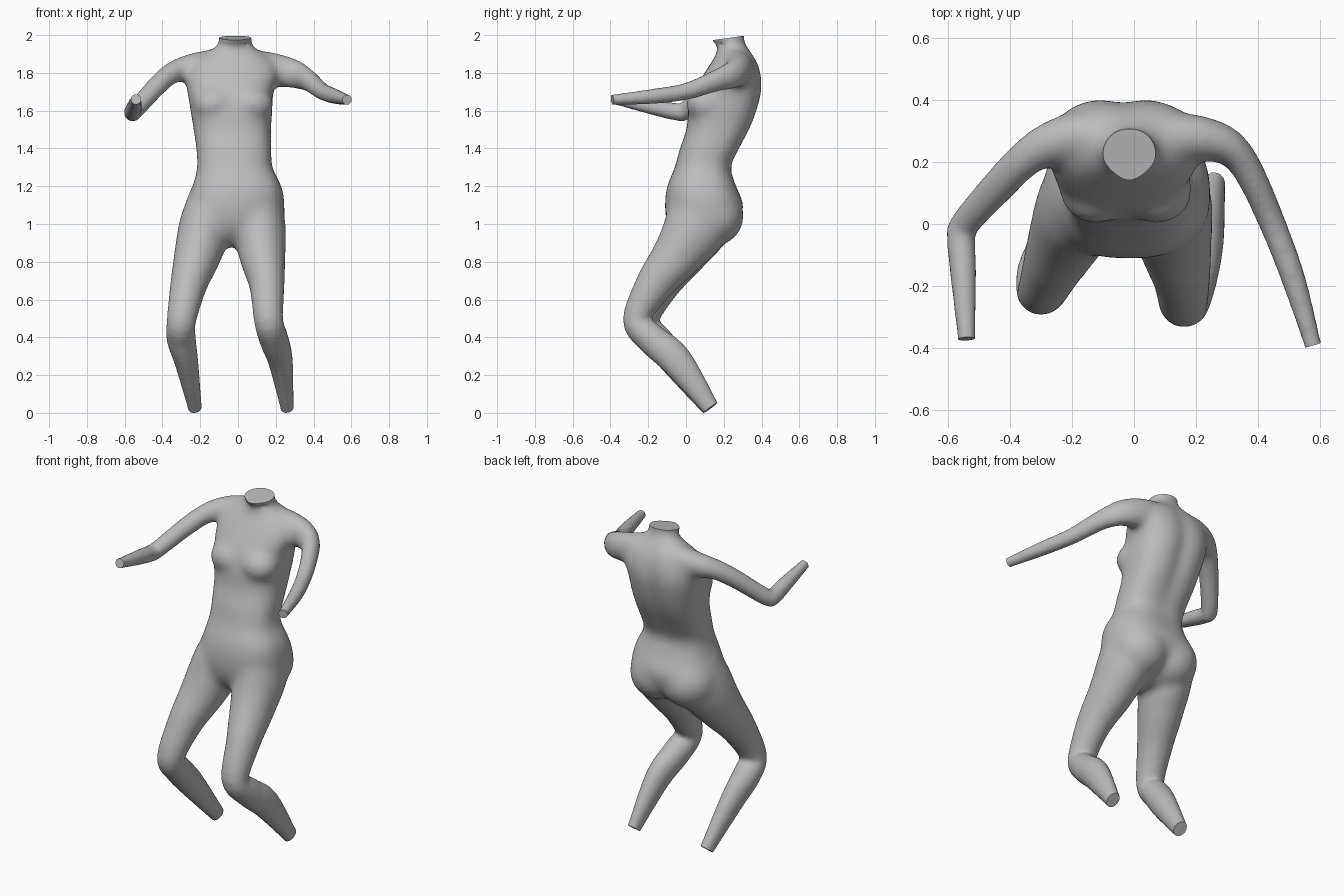
import bpy, bmesh, math
from mathutils import Vector

if "Cube" in bpy.data.objects:
    bpy.data.objects.remove(bpy.data.objects["Cube"], do_unlink=True)

SIDES = 32
grey = bpy.data.materials.new("plain_grey")
grey.use_nodes = True
grey.diffuse_color = (0.5, 0.5, 0.5, 1)
grey.node_tree.nodes["Principled BSDF"].inputs["Base Color"].default_value = (0.5, 0.5, 0.5, 1)

bm = bmesh.new()


def resample(keys, steps=5):
    """Catmull-Rom curve through rows of numbers."""
    rows = [Vector(k) for k in keys]
    rows = [rows[0] * 2 - rows[1]] + rows + [rows[-1] * 2 - rows[-2]]
    out = []
    for a, b, c, d in zip(rows, rows[1:], rows[2:], rows[3:]):
        for i in range(steps):
            t = i / steps
            out.append(b + (c - a) * t / 2 + (a - b * 2.5 + c * 2 - d / 2) * t * t
                       + (b * 1.5 - a / 2 - c * 1.5 + d / 2) * t ** 3)
    return out + [rows[-2]]


def skin(rings):
    """Close a stack of point rings into a tube."""
    loops = [[bm.verts.new(p) for p in ring] for ring in rings]
    for lo, hi in zip(loops, loops[1:]):
        for i in range(SIDES):
            j = (i + 1) % SIDES
            bm.faces.new((lo[i], lo[j], hi[j], hi[i]))
    bm.faces.new(loops[0][::-1])
    bm.faces.new(loops[-1])


def limb(keys, axis):
    """Tube along x, y, z with radii along and across the axis; returns its end and direction."""
    end = Vector(keys[-1][:3])
    out = (end - Vector(keys[-2][:3])).normalized()
    keys = keys + [(*(end + out * 0.05), *keys[-1][3:])]
    rows = resample(keys)
    pts = [Vector(r[:3]) for r in rows]
    rings = []
    for n, (p, r) in enumerate(zip(pts, rows)):
        t = (pts[min(n + 1, len(pts) - 1)] - pts[max(n - 1, 0)]).normalized()
        side = Vector(axis)
        side = (side - t * side.dot(t)).normalized()
        deep = t.cross(side)
        rings.append([p + side * math.cos(a) * r[3] + deep * math.sin(a) * r[4]
                      for a in (math.tau * i / SIDES for i in range(SIDES))])
    skin(rings)
    return end, out


def torso(keys):
    """Level rings: height, centre x, half width, front y, back y."""
    rings = []
    for z, cx, w, front, back in resample(keys):
        ring = []
        power = 0.8 if z < 1.9 else 1
        for i in range(SIDES):
            a = math.tau * i / SIDES
            c, s = math.cos(a), math.sin(a)
            x = w * math.copysign(abs(c) ** power, c)
            y = (front + back) / 2 + (back - front) / 2 * math.copysign(abs(s) ** power, s)
            if s > 0:  # spine groove
                y -= 0.027 * math.exp(-(x / 0.05) ** 2 - ((z - 1.6) / 0.27) ** 2)
            elif z > 1.94:  # pointed throat
                x *= 1 - 0.4 * s * s
            ring.append((cx + x, y, z))
        rings.append(ring)
    skin(rings)


def lump(centre, radii):
    """Soft ellipsoid."""
    for v in bmesh.ops.create_uvsphere(bm, u_segments=24, v_segments=16, radius=1)["verts"]:
        v.co = [m + r * k for m, r, k in zip(centre, radii, v.co)]


# Torso and neck
torso([(0.88, -0.033, 0.1, 0.0, 0.13), (0.93, -0.035, 0.19, -0.06, 0.2),
       (1.0, -0.03, 0.265, -0.1, 0.275),
       (1.1, -0.015, 0.262, -0.112, 0.305), (1.2, -0.005, 0.236, -0.1, 0.268),
       (1.3, -0.017, 0.2, -0.06, 0.243), (1.4, -0.022, 0.2, -0.033, 0.29),
       (1.5, -0.03, 0.206, 0.002, 0.345), (1.6, -0.035, 0.217, 0.012, 0.385),
       (1.7, -0.04, 0.228, 0.04, 0.408), (1.78, -0.03, 0.245, 0.085, 0.405),
       (1.85, -0.025, 0.225, 0.13, 0.385), (1.9, -0.02, 0.16, 0.16, 0.355),
       (1.94, -0.017, 0.1, 0.165, 0.328), (1.975, -0.015, 0.087, 0.137, 0.312),
       (2.04, -0.015, 0.087, 0.137, 0.312)])

# Chest and seat
for x in (-0.125, 0.075):
    lump((x, 0.105, 1.635), (0.115, 0.106, 0.095))
for x in (-0.125, 0.08):
    lump((x, 0.14, 1.04), (0.165, 0.167, 0.16))

# Legs
ACROSS, UP = (1, 0, 0), (0, 0, 1)
ends = [
    limb([(0.1, 0.105, 1.16, 0.115, 0.155), (0.112, 0.06, 1.0, 0.14, 0.175),
          (0.128, -0.04, 0.845, 0.125, 0.137),
          (0.153, -0.17, 0.675, 0.093, 0.1), (0.162, -0.26, 0.49, 0.077, 0.074),
          (0.19, -0.18, 0.39, 0.077, 0.082), (0.225, -0.05, 0.275, 0.065, 0.085),
          (0.26, 0.13, 0.027, 0.035, 0.047)], ACROSS),
    limb([(-0.14, 0.105, 1.16, 0.115, 0.155), (-0.17, 0.065, 1.0, 0.14, 0.175),
          (-0.212, -0.025, 0.845, 0.126, 0.137),
          (-0.262, -0.135, 0.675, 0.097, 0.1), (-0.3, -0.22, 0.485, 0.077, 0.074),
          (-0.3, -0.155, 0.39, 0.077, 0.08), (-0.272, -0.055, 0.265, 0.062, 0.078),
          (-0.228, 0.125, 0.027, 0.037, 0.047)], ACROSS)]

# Shoulders and arms
ends += [
    limb([(0.03, 0.26, 1.855, 0.075, 0.075), (0.15, 0.28, 1.83, 0.085, 0.078),
          (0.25, 0.27, 1.805, 0.086, 0.07), (0.32, 0.235, 1.785, 0.072, 0.056),
          (0.377, 0.155, 1.757, 0.056, 0.048), (0.447, 0.0, 1.702, 0.045, 0.043),
          (0.515, -0.18, 1.675, 0.04, 0.039), (0.577, -0.39, 1.658, 0.028, 0.028)], UP),
    limb([(-0.06, 0.26, 1.855, 0.075, 0.075), (-0.17, 0.285, 1.84, 0.08, 0.078),
          (-0.27, 0.26, 1.825, 0.072, 0.072), (-0.35, 0.208, 1.797, 0.057, 0.06),
          (-0.43, 0.13, 1.73, 0.051, 0.055), (-0.545, 0.0, 1.602, 0.047, 0.047),
          (-0.557, -0.05, 1.594, 0.046, 0.046), (-0.55, -0.17, 1.618, 0.042, 0.042),
          (-0.54, -0.37, 1.66, 0.029, 0.029)], UP),
    (Vector((-0.015, 0.225, 1.985)), Vector((0, -0.14, 1)).normalized())]

bmesh.ops.recalc_face_normals(bm, faces=bm.faces)
mesh = bpy.data.meshes.new("body")
bm.to_mesh(mesh)
bm.free()
body = bpy.data.objects.new("body", mesh)
bpy.context.collection.objects.link(body)
bpy.context.view_layer.objects.active = body
body.select_set(True)

# Merge the parts into one skin
remesh = body.modifiers.new("merge", "REMESH")
remesh.mode = "VOXEL"
remesh.voxel_size = 0.012
bpy.ops.object.modifier_apply(modifier="merge")

# Soften everything a little, and the trunk where parts meet much more
trunk = body.vertex_groups.new(name="trunk")
for v in mesh.vertices:
    x, y, z = v.co
    fade = min((0.36 - abs(x + 0.02)) / 0.08, (z - 0.75) / 0.12, (1.97 - z) / 0.06, 1)
    if fade > 0:
        trunk.add([v.index], fade, "REPLACE")
for name, group, count in (("soften", "", 6), ("blend", "trunk", 40)):
    smooth = body.modifiers.new(name, "SMOOTH")
    smooth.factor = 0.5
    smooth.iterations = count
    smooth.vertex_group = group
    bpy.ops.object.modifier_apply(modifier=name)
body.vertex_groups.clear()

# Cut the limbs and neck off flat
bm = bmesh.new()
bm.from_mesh(mesh)
for end, out in ends:
    near = [f for f in bm.faces if (f.calc_center_median() - end).length < 0.13]
    geom = set(near) | {e for f in near for e in f.edges} | {v for f in near for v in f.verts}
    bmesh.ops.bisect_plane(bm, geom=list(geom), plane_co=end, plane_no=out, clear_outer=True)
    bmesh.ops.holes_fill(bm, edges=[e for e in bm.edges if e.is_boundary], sides=0)
bmesh.ops.recalc_face_normals(bm, faces=bm.faces)
bm.to_mesh(mesh)
bm.free()

mesh.materials.clear()
mesh.materials.append(grey)
bpy.ops.object.shade_smooth_by_angle(angle=math.radians(40))
